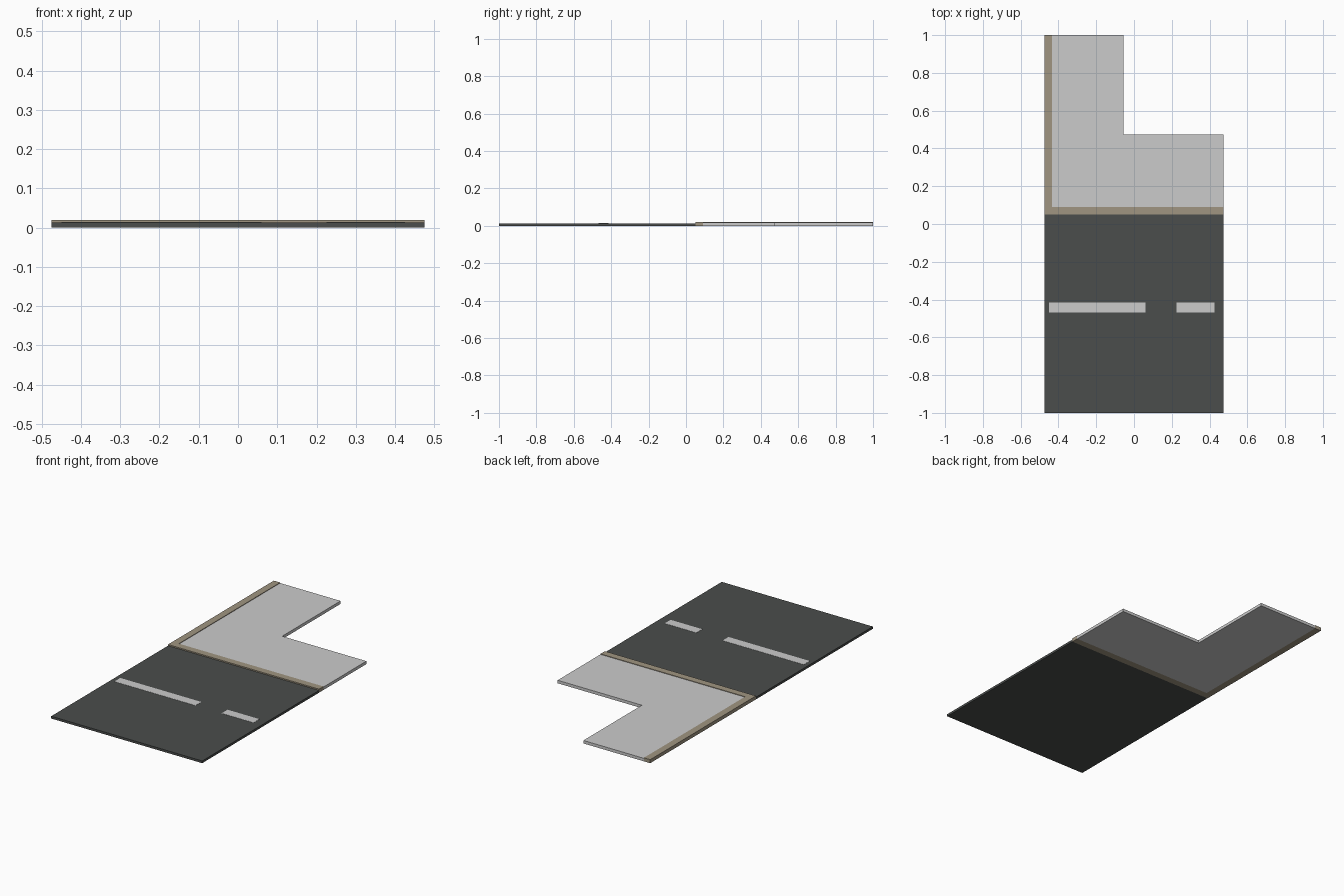
import bpy, bmesh

if "Cube" in bpy.data.objects:
    bpy.data.objects.remove(bpy.data.objects["Cube"])


def material(name, rgb):
    m = bpy.data.materials.new(name)
    m.diffuse_color = (*rgb, 1)
    m.use_nodes = True
    m.node_tree.nodes["Principled BSDF"].inputs["Base Color"].default_value = m.diffuse_color
    return m


def slab(name, outline, z0, z1, mat=None):
    """Extrude a flat outline (counter-clockwise) from z0 to z1."""
    bm = bmesh.new()
    face = bm.faces.new([bm.verts.new((x, y, z0)) for x, y in outline])
    top = bmesh.ops.extrude_face_region(bm, geom=[face])["geom"]
    verts = [g for g in top if isinstance(g, bmesh.types.BMVert)]
    bmesh.ops.translate(bm, verts=verts, vec=(0, 0, z1 - z0))
    bmesh.ops.recalc_face_normals(bm, faces=bm.faces)
    me = bpy.data.meshes.new(name)
    bm.to_mesh(me)
    bm.free()
    ob = bpy.data.objects.new(name, me)
    bpy.context.collection.objects.link(ob)
    if mat:
        me.materials.append(mat)
    return ob


def rect(x0, x1, y0, y1):
    return [(x0, y0), (x1, y0), (x1, y1), (x0, y1)]


asphalt = material("asphalt", (0.07, 0.075, 0.072))
kerbstone = material("kerbstone", (0.35, 0.30, 0.22))

W = 0.475           # half width of the tile
ROAD_Y = 0.05       # where the road meets the kerb
KERB = 0.04         # kerb width
ROAD_Z, WALK_Z, KERB_Z = 0.013, 0.017, 0.02

# Road surface with two painted dashes
slab("road", rect(-W, W, -1, ROAD_Y), 0, ROAD_Z, asphalt)
for i, (x0, x1) in enumerate([(-0.45, 0.06), (0.225, 0.425)], 1):
    slab(f"lane_dash_{i}", rect(x0, x1, -0.468, -0.415), ROAD_Z - 0.002, ROAD_Z + 0.001)

# L-shaped kerb along the road and the left side
xi, yi = -W + KERB, ROAD_Y + KERB
slab("kerb", [(-W, ROAD_Y), (W, ROAD_Y), (W, yi), (xi, yi), (xi, 1), (-W, 1)],
     0, KERB_Z, kerbstone)

# L-shaped pavement inside the kerb
slab("pavement", [(xi, yi), (W, yi), (W, 0.475), (-0.055, 0.475), (-0.055, 1), (xi, 1)],
     0, WALK_Z)
